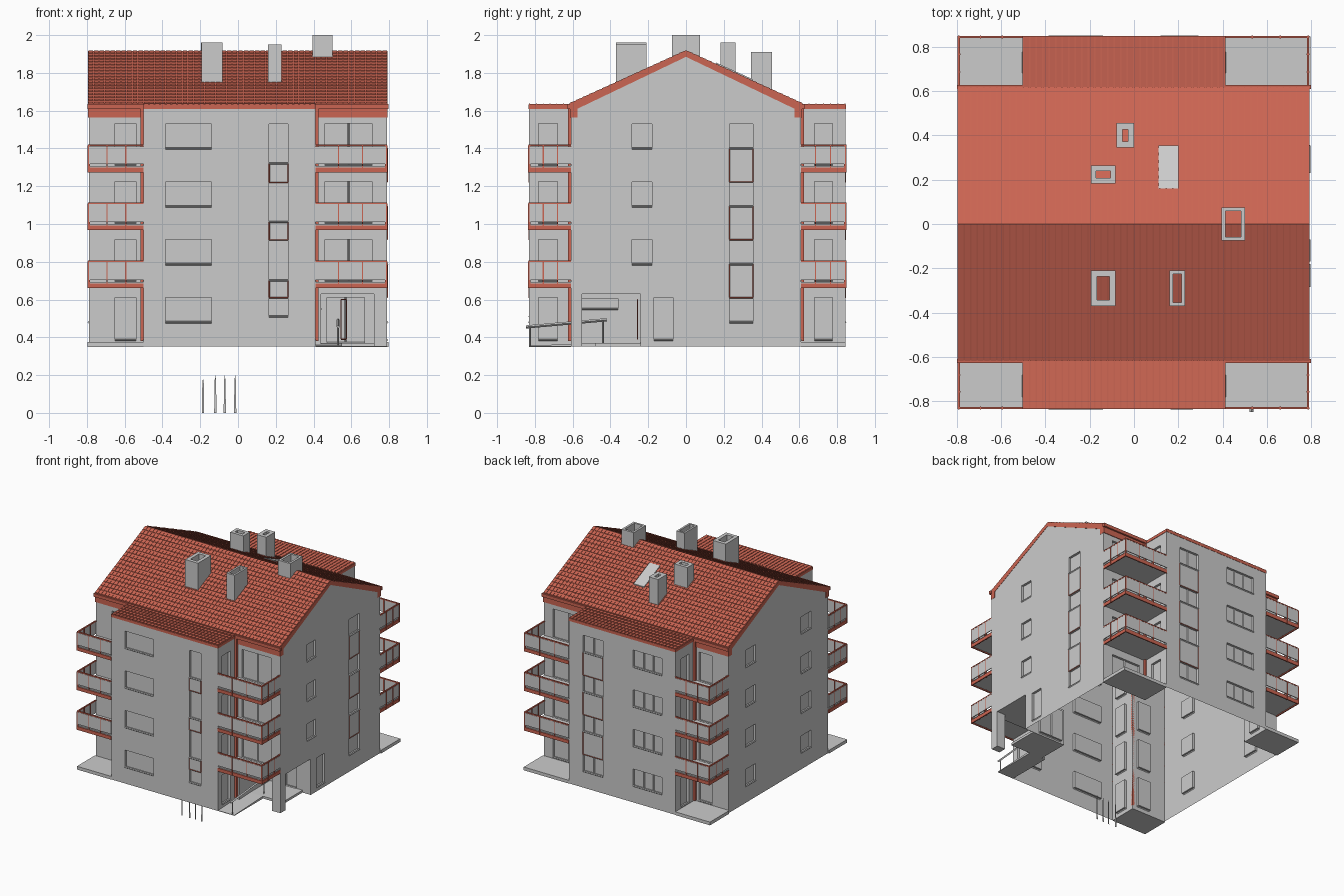
import bpy, bmesh, math
from mathutils import Vector

if "Cube" in bpy.data.objects:
    bpy.data.objects.remove(bpy.data.objects["Cube"])

RED = bpy.data.materials.new("red_tile")
RED.diffuse_color = (0.60, 0.13, 0.085, 1)
RED.use_nodes = True
RED.node_tree.nodes["Principled BSDF"].inputs["Base Color"].default_value = RED.diffuse_color


def finish(bm, name, mat=None, fix=True):
    bmesh.ops.remove_doubles(bm, verts=bm.verts, dist=1e-5) if not fix else None
    if fix:
        bmesh.ops.recalc_face_normals(bm, faces=bm.faces)
    me = bpy.data.meshes.new(name)
    bm.to_mesh(me)
    bm.free()
    ob = bpy.data.objects.new(name, me)
    bpy.context.collection.objects.link(ob)
    if mat:
        me.materials.append(mat)
    return ob


def hexa(bm, low, high):
    a, b = [bm.verts.new(p) for p in low], [bm.verts.new(p) for p in high]
    bm.faces.new(a[::-1])
    bm.faces.new(b)
    for i in range(4):
        j = (i + 1) % 4
        bm.faces.new((a[i], a[j], b[j], b[i]))


def box(bm, x0, x1, y0, y1, z0, z1):
    x0, x1, y0, y1 = min(x0, x1), max(x0, x1), min(y0, y1), max(y0, y1)
    q = [(x0, y0), (x1, y0), (x1, y1), (x0, y1)]
    hexa(bm, [(*p, z0) for p in q], [(*p, z1) for p in q])


def bar(bm, p, q, r):
    p, q = Vector(p), Vector(q)
    d = (q - p).normalized()
    s = d.orthogonal().normalized() * r
    t = d.cross(s)
    ring = [s + t, t - s, -s - t, s - t]
    hexa(bm, [p + c for c in ring], [q + c for c in ring])


XL, XR, XO, YI, YF, YB, Z0 = -0.5, 0.41, 0.79, 0.61, -0.83, 0.845, 0.352
LEVELS = [0.48, 0.787, 1.093, 1.40]
BALC = [0.66, 0.967, 1.273]

walls, frames, sills, red = bmesh.new(), bmesh.new(), bmesh.new(), bmesh.new()


def wall(p0, p1, z0, z1, openings=()):
    """Wall facing right of p0->p1; openings = (a0, a1, z0, z1, mullions), -1 is an open hole."""
    p0, p1 = Vector((*p0, 0)), Vector((*p1, 0))
    L, d = (p1 - p0).length, (p1 - p0).normalized()
    n = Vector((d.y, -d.x, 0))
    ax = 0 if abs(d.x) > 0.5 else 1

    def P(u, z, o=0):
        return p0 + d * u + n * o + Vector((0, 0, z))

    def quad(*v):
        walls.faces.new([walls.verts.new(c) for c in v])

    ops = []
    for a0, a1, b0, b1, m in openings:
        u0, u1 = sorted((abs(a0 - p0[ax]), abs(a1 - p0[ax])))
        ops.append((u0, u1, b0, b1, m))
    us = sorted({0, L} | {v for o in ops for v in o[:2]})
    zs = sorted({z0, z1} | {v for o in ops for v in o[2:4]})
    for ua, ub in zip(us, us[1:]):
        for za, zb in zip(zs, zs[1:]):
            uc, zc = (ua + ub) / 2, (za + zb) / 2
            if not any(o[0] < uc < o[1] and o[2] < zc < o[3] for o in ops):
                quad(P(ua, za), P(ub, za), P(ub, zb), P(ua, zb))
    for u0, u1, b0, b1, m in ops:
        if m < 0:
            continue
        D = -0.018
        c = [(u0, b0), (u1, b0), (u1, b1), (u0, b1)]
        for i in range(4):
            e, f = c[i], c[(i + 1) % 4]
            quad(P(*e), P(*f), P(*f, D), P(*e, D))
        quad(*[P(*e, D) for e in c])
        for k in range(1, m + 1):
            u = u0 + (u1 - u0) * k / (m + 1)
            bar(frames, P(u, b0, D), P(u, b1, D), 0.004)
        bar(sills, P(u0, b0, 0), P(u1, b0, 0), 0.004)


def col(a0, a1, h=0.13, m=0, start=0):
    return [(a0, a1, z, z + h, m) for z in LEVELS[start:]]


def doors(a0, a1, m=0, ground=True):
    g = [(a0, a1, 0.385, 0.61, m)] if ground else []
    return g + [(a0, a1, z + 0.036, z + 0.258, m) for z in BALC]


# Outer walls, counter-clockwise
TOP = 1.61
stair = [(0.165, 0.265, a, b, 0) for a, b in ((0.51, 0.61), (0.70, 0.915), (1.01, 1.22), (1.32, 1.53))]
wall((XL, YF), (XR, YF), Z0, TOP, col(-0.385, -0.14) + stair)
wall((XR, YF), (XR, -YI), Z0, TOP, doors(-0.78, -0.68))
wall((XR, -YI), (XO, -YI), Z0, TOP, doors(0.46, 0.71, 1, False) + [(0.44, 0.72, Z0, 0.63, -1)])
wall((XO, -YI), (XO, YI), Z0, TOP, col(-0.285, -0.18, start=1) + col(0.23, 0.355)
     + [(-0.17, -0.07, 0.385, 0.61, 0), (-0.55, -0.24, Z0, 0.63, -1)])
wall((XO, YI), (XR, YI), Z0, TOP, doors(0.46, 0.71, 1))
wall((XR, YI), (XR, YB), Z0, TOP, doors(0.68, 0.775))
wall((XR, YB), (XL, YB), Z0, TOP, col(0.12, 0.29, m=1) + col(-0.14, -0.385, m=2))
wall((XL, YB), (XL, YI), Z0, TOP, doors(0.68, 0.775))
wall((XL, YI), (-XO, YI), Z0, TOP, doors(-0.65, -0.54))
wall((-XO, YI), (-XO, -YI), Z0, TOP, col(0.40, 0.28) + col(-0.28, -0.40))
wall((-XO, -YI), (XL, -YI), Z0, TOP, doors(-0.65, -0.54))
wall((XL, -YI), (XL, YF), Z0, TOP, doors(-0.78, -0.68))
# Entrance porch inner walls
wall((0.44, -YI), (0.44, -0.24), Z0, 0.63, [(-0.55, -0.36, 0.55, 0.605, 0)])
wall((0.44, -0.24), (XO, -0.24), Z0, 0.63, [(0.47, 0.67, 0.37, 0.61, 1)])
# Gable triangles
for s in (1, -1):
    walls.faces.new([walls.verts.new((s * XO, s * y, z)) for y, z in ((-YI, TOP), (YI, TOP), (0, 1.90))])
finish(walls, "walls", fix=False)
finish(frames, "window_mullions")
finish(sills, "window_sills")

# Porch pillar, ceiling, floor and entrance ramp
bm = bmesh.new()
box(bm, 0.72, XO, -YI, -0.55, Z0, 0.63)
box(bm, 0.44, XO, -YI, -0.24, 0.63, 0.635)
box(bm, 0.44, XO - 0.07, -0.48, -0.24, Z0, 0.37)
hexa(bm, [(XR, YF, Z0), (0.55, YF, Z0), (0.55, -0.48, Z0), (XR, -0.48, Z0)],
     [(XR, YF, Z0 + 0.004), (0.55, YF, Z0 + 0.004), (0.55, -0.48, 0.37), (XR, -0.48, 0.37)])
finish(bm, "entrance_porch")

# Ramp handrail
bm = bmesh.new()
bar(bm, (0.53, -0.847, 0.455), (0.53, -0.42, 0.493), 0.006)
for y, z in ((-0.825, 0.457), (-0.44, 0.49)):
    bar(bm, (0.53, y, Z0), (0.53, y, z), 0.004)
finish(bm, "ramp_handrail")

# Ground slabs at three corners
bm = bmesh.new()
for x, xo, y, yo in ((XL, -0.797, -YI, YF), (XL, -0.797, YI, YB), (XR, 0.797, YI, YB)):
    box(bm, x, xo, y, yo, 0.35, 0.375)
finish(bm, "ground_slabs")

# Balconies: slab, parapet panels, red edge bands, rails and posts; drainpipes and gutters
floors, panels = bmesh.new(), bmesh.new()
for xi, xo in ((XL, -0.795), (XR, 0.79)):
    for yi, yo in ((-YI, YF - 0.005), (YI, YB + 0.004)):
        sx, sy = math.copysign(1, xo), math.copysign(1, yo)
        for f in BALC:
            box(floors, xi, xo - sx * 0.006, yi, yo - sy * 0.006, f + 0.008, f + 0.034)
            for b, za, zb, t in ((red, f, f + 0.026, 0.008), (panels, f + 0.044, f + 0.138, 0.006),
                                 (red, f + 0.139, f + 0.147, 0.010)):
                box(b, xi, xo, yo, yo - sy * t, za, zb)
                box(b, xo, xo - sx * t, yi, yo - sy * t, za, zb)
            for k in (1 / 3, 2 / 3, 1):
                x, y = xi + (xo - xi) * k - sx * 0.004, yi + (yo - yi) * k - sy * 0.004
                box(red, x - 0.003, x + 0.003, yo + sy * 0.001, yo - sy * 0.012, f, f + 0.142)
                box(red, xo + sx * 0.001, xo - sx * 0.012, y - 0.003, y + 0.003, f, f + 0.142)
        box(red, xi, xi + sx * 0.016, yi, yi + sy * 0.016, 0.38, 1.61)
        box(red, xi, sx * 0.798, yi, yi + sy * 0.018, 1.61, 1.635)
finish(floors, "balcony_floors")
finish(panels, "balcony_panels")
finish(red, "balcony_trim_pipes_gutters", RED)

# Thin red outlines of the panels between stacked windows and on the entrance door
bm = bmesh.new()


def outline(P, a0, a1, z0, z1):
    c = [P(a0, z0), P(a1, z0), P(a1, z1), P(a0, z1)]
    for i in range(4):
        bar(bm, c[i], c[(i + 1) % 4], 0.0022)


for a, b in ((0.61, 0.70), (0.915, 1.01), (1.22, 1.32)):
    outline(lambda u, z: (u, YF, z), 0.165, 0.265, a, b)
for a in LEVELS[:3]:
    outline(lambda u, z: (XO, u, z), 0.23, 0.355, a + 0.13, a + 0.307)
    outline(lambda u, z: (u, YB, z), 0.12, 0.29, a + 0.13, a + 0.307)
outline(lambda u, z: (u, -0.256, z), 0.545, 0.575, 0.39, 0.60)
finish(bm, "red_panel_outlines", RED)

# Main roof slab extruded along x, plus flat side roofs
bm = bmesh.new()
half = [(0.615, 1.637), (0.615, 1.565), (0.575, 1.565), (0.575, 1.61)]
prof = [(0, 1.917)] + half + [(0, 1.885)] + [(-y, z) for y, z in half[::-1]]
face = bm.faces.new([bm.verts.new((-0.795, y, z)) for y, z in prof])
ext = bmesh.ops.extrude_face_region(bm, geom=[face])
bmesh.ops.translate(bm, vec=(1.587, 0, 0), verts=[v for v in ext["geom"] if isinstance(v, bmesh.types.BMVert)])
for y, yo in ((-YI, YF - 0.004), (YI, YB + 0.002)):
    box(bm, XL - 0.003, XR + 0.003, y, yo, TOP, 1.632)
finish(bm, "roof_slab", RED)


def roof_z(y):
    return 1.917 - abs(y) * 0.4553


def tiles(bm, x0, x1, ya, yb, cols, rows, h):
    """Tile rows from upper edge ya to lower edge yb, each lifted at its lower end."""
    w = (x1 - x0) / cols
    for r in range(rows):
        y0, y1 = ya + (yb - ya) * r / rows, ya + (yb - ya) * (r + 1) / rows
        for c in range(cols):
            a, b = x0 + c * w + 0.1 * w, x0 + (c + 1) * w - 0.1 * w
            q = [(a, y0, 0.002), (b, y0, 0.002), (b, y1, 0.005), (a, y1, 0.005)]
            hexa(bm, [(x, y, h(y) - 0.002) for x, y, _ in q], [(x, y, h(y) + t) for x, y, t in q])


bm = bmesh.new()
for s in (-1, 1):
    tiles(bm, -0.795, 0.792, 0, s * 0.617, 54, 18, roof_z)
    tiles(bm, XL, XR, s * 0.615, YF if s < 0 else YB, 31, 6, lambda y: 1.632)
finish(bm, "roof_tiles", RED)

# Hollow chimneys
for i, (x0, x1, y0, y1, top, t) in enumerate((
        (-0.193, -0.083, -0.37, -0.21, 1.96, 0.027), (0.16, 0.23, -0.37, -0.21, 1.95, 0.015),
        (0.395, 0.50, -0.075, 0.075, 2.0, 0.017), (-0.195, -0.083, 0.183, 0.263, 1.96, 0.024),
        (-0.08, 0.0, 0.345, 0.455, 1.91, 0.028))):
    bm = bmesh.new()
    zb = roof_z(max(abs(y0), abs(y1))) - 0.01
    box(bm, x0, x0 + t, y0, y1, zb, top)
    box(bm, x1 - t, x1, y0, y1, zb, top)
    box(bm, x0 + t, x1 - t, y0, y0 + t, zb, top)
    box(bm, x0 + t, x1 - t, y1 - t, y1, zb, top)
    finish(bm, f"chimney_{i + 1}")

# Skylight lying on the back slope
bm = bmesh.new()
q = [(0.11, 0.16), (0.2, 0.16), (0.2, 0.355), (0.11, 0.355)]
hexa(bm, [(x, y, roof_z(y)) for x, y in q], [(x, y, roof_z(y) + 0.01) for x, y in q])
finish(bm, "skylight")

# Four thin flat stakes below the building
bm = bmesh.new()
for x, h in ((-0.185, 0.185), (-0.12, 0.20), (-0.07, 0.20), (-0.015, 0.20)):
    bm.faces.new([bm.verts.new((x + dx, -0.42, z)) for dx, z in
                  ((-0.006, 0), (0.006, 0), (0.004, h - 0.03), (0, h), (-0.004, h - 0.03))])
finish(bm, "ground_stakes")
